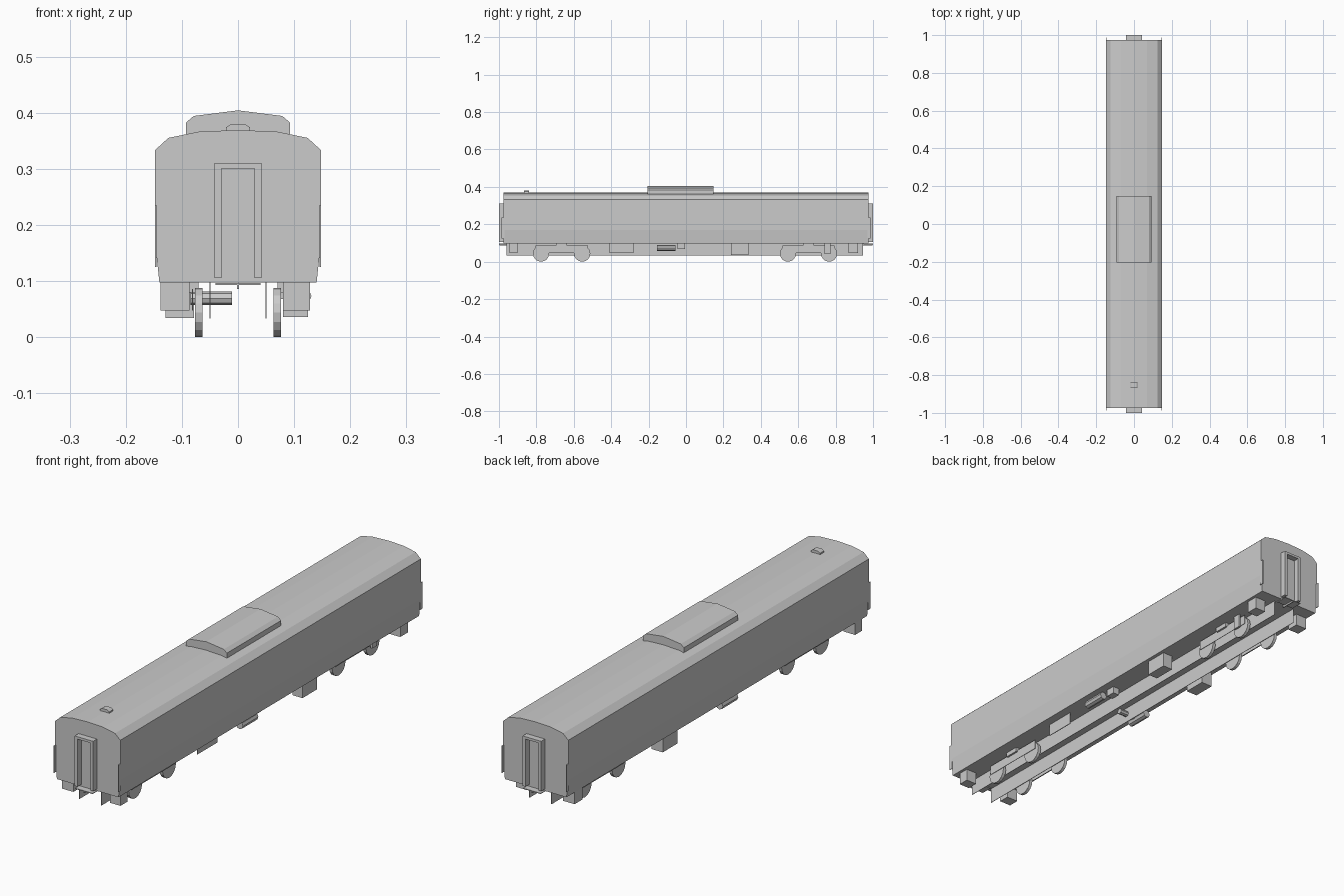
import bpy, bmesh, math
from mathutils import Matrix

if "Cube" in bpy.data.objects:
    bpy.data.objects.remove(bpy.data.objects["Cube"])


def finish(name, bm):
    bmesh.ops.recalc_face_normals(bm, faces=bm.faces)
    mesh = bpy.data.meshes.new(name)
    bm.to_mesh(mesh)
    bm.free()
    ob = bpy.data.objects.new(name, mesh)
    bpy.context.collection.objects.link(ob)
    return ob


def box(name, x0, x1, y0, y1, z0, z1):
    bm = bmesh.new()
    m = (Matrix.Translation(((x0 + x1) / 2, (y0 + y1) / 2, (z0 + z1) / 2))
         @ Matrix.Diagonal((abs(x1 - x0), abs(y1 - y0), abs(z1 - z0), 1)))
    bmesh.ops.create_cube(bm, size=1, matrix=m)
    return finish(name, bm)


def extrude_y(name, half, y0, y1):
    """Mirror a right-hand half profile (x, z) and extrude it along y."""
    pts = half + [(-x, z) for x, z in reversed(half) if x > 0]
    bm = bmesh.new()
    face = bm.faces.new([bm.verts.new((x, y0, z)) for x, z in pts])
    new = bmesh.ops.extrude_face_region(bm, geom=[face])["geom"]
    bmesh.ops.translate(bm, vec=(0, y1 - y0, 0),
                        verts=[v for v in new if isinstance(v, bmesh.types.BMVert)])
    return finish(name, bm)


def cylinder(name, centre, radius, length, axis, sides):
    bm = bmesh.new()
    rot = Matrix.Rotation(math.pi / 2, 4, 'Y' if axis == 'x' else 'X')
    bmesh.ops.create_cone(bm, cap_ends=True, segments=sides, radius1=radius,
                          radius2=radius, depth=length,
                          matrix=Matrix.Translation(centre) @ rot)
    return finish(name, bm)


# Car body with arched roof
extrude_y("car_body", [(0.14, 0.097), (0.148, 0.17), (0.148, 0.333),
                       (0.124, 0.355), (0.07, 0.366), (0, 0.369)], -0.975, 0.975)

# Roof unit and small roof vent
extrude_y("roof_unit", [(0.093, 0.355), (0.093, 0.382), (0.079, 0.394),
                        (0, 0.404)], -0.205, 0.147)
extrude_y("roof_vent", [(0.021, 0.364), (0.021, 0.374), (0.012, 0.38)],
          -0.866, -0.84)

# Both ends: gangway frame, coupler, corner handrails
for s, end in ((-1, "front"), (1, "back")):
    for side in (-1, 1):
        box(f"{end}_gangway_post", side * 0.042, side * 0.029,
            s * 0.97, s * 1.0, 0.105, 0.308)
        box(f"{end}_corner_handrail", side * 0.145, side * 0.148,
            s * 0.97, s * 0.987, 0.125, 0.235)
    box(f"{end}_gangway_top", -0.042, 0.042, s * 0.97, s * 1.0, 0.3, 0.31)
    box(f"{end}_step_plate", -0.04, 0.04, s * 0.95, s * 1.0, 0.093, 0.096)
    box(f"{end}_coupler", -0.002, 0.002, s * 0.94, s * 0.998, 0.086, 0.096)

# Long frame sills, bogie side frames, wheels and springs
for side, label in ((-1, "left"), (1, "right")):
    box(f"{label}_sill", side * 0.049, side * 0.051, -0.96, 0.945, 0.033, 0.098)
    for cy in (-0.665, 0.655):
        box(f"{label}_bogie_frame", side * 0.080, side * 0.082,
            cy - 0.14, cy + 0.14, 0.047, 0.086)
        box(f"{label}_bogie_spring", side * 0.07, side * 0.09,
            cy - 0.03, cy + 0.03, 0.079, 0.098)
        for dy in (-0.11, 0.11):
            cylinder(f"{label}_wheel", (side * 0.07, cy + dy, 0.0435),
                     0.0435, 0.013, 'x', 16)

# Underfloor boxes in the four corners and amidships
for y0, y1 in ((-0.945, -0.9), (0.87, 0.92)):
    box("left_corner_step", -0.138, -0.086, y0, y1, 0.047, 0.098)
    box("right_corner_step", 0.08, 0.128, y0, y1, 0.047, 0.098)
box("left_equipment_box", -0.129, -0.078, 0.24, 0.335, 0.034, 0.098)
box("right_equipment_box", 0.08, 0.125, 0.24, 0.335, 0.036, 0.098)
box("right_equipment_panel", 0.1, 0.103, -0.41, -0.28, 0.047, 0.098)
box("right_valve_box", 0.075, 0.105, -0.045, -0.005, 0.068, 0.098)
box("bogie_damper", 0.084, 0.092, 0.74, 0.772, 0.04, 0.098)

# Air tanks
for x in (-0.113, 0.115):
    cylinder("air_tank", (x, -0.105, 0.073), 0.016, 0.1, 'y', 8)
cylinder("cross_tank", (-0.048, -0.105, 0.069), 0.012, 0.074, 'x', 8)
